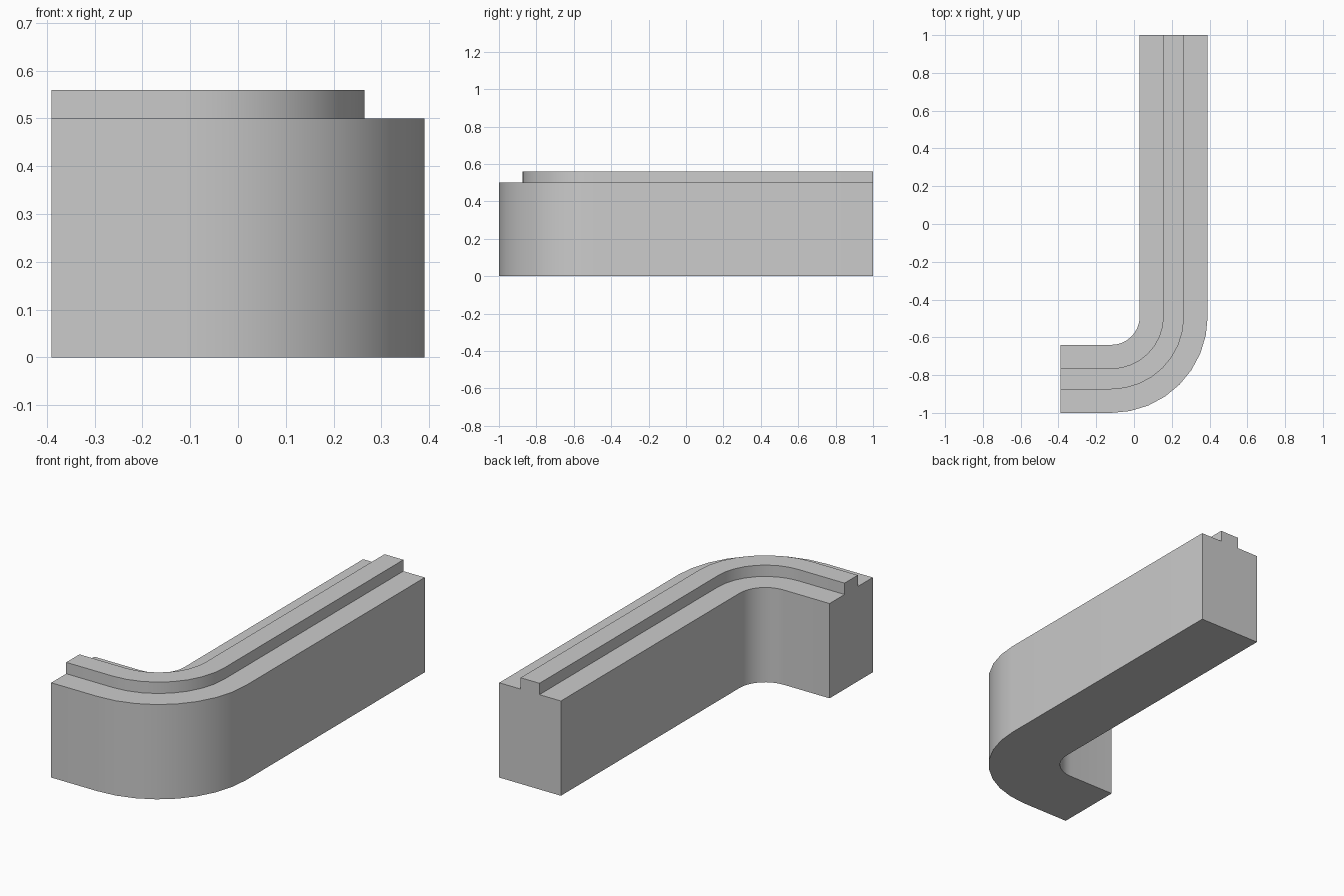
import bpy, bmesh
from math import sin, cos, radians

cube = bpy.data.objects.get("Cube")
if cube:
    bpy.data.objects.remove(cube, do_unlink=True)

# Plain grey material
grey = bpy.data.materials.new("plain_grey")
grey.use_nodes = True
colour = (0.6, 0.6, 0.6, 1)
grey.diffuse_color = colour
grey.node_tree.nodes["Principled BSDF"].inputs["Base Color"].default_value = colour

# Corner centre, straight ends and cross-section (radius from centre, height)
CX, CY = -0.12, -0.49
LEFT, BACK, STEPS = -0.39, 1.0, 8
INNER, OUTER = 0.15, 0.51
RIB_IN, RIB_OUT = 0.275, 0.385
BASE_TOP, RIB_TOP = 0.5, 0.56
profile = [(INNER, 0), (OUTER, 0), (OUTER, BASE_TOP), (RIB_OUT, BASE_TOP),
           (RIB_OUT, RIB_TOP), (RIB_IN, RIB_TOP), (RIB_IN, BASE_TOP), (INNER, BASE_TOP)]


def stations(r):
    """Plan points at distance r from the bend centre, along the whole run."""
    arc = [radians(-90 + 90 * i / STEPS) for i in range(STEPS + 1)]
    return ([(LEFT, CY - r)]
            + [(CX + r * cos(a), CY + r * sin(a)) for a in arc]
            + [(CX + r, BACK)])


# Sweep the ribbed section around the bend
bm = bmesh.new()
rails = [[bm.verts.new((x, y, z)) for x, y in stations(r)] for r, z in profile]
for i, rail in enumerate(rails):
    following = rails[(i + 1) % len(rails)]
    for k in range(len(rail) - 1):
        bm.faces.new((rail[k], rail[k + 1], following[k + 1], following[k]))
for end in (0, -1):
    bm.faces.new([rail[end] for rail in rails])
bmesh.ops.recalc_face_normals(bm, faces=bm.faces)

mesh = bpy.data.meshes.new("curved_wall")
bm.to_mesh(mesh)
bm.free()
mesh.materials.append(grey)
wall = bpy.data.objects.new("curved_wall", mesh)
bpy.context.collection.objects.link(wall)

# Smooth bend, crisp edges
bpy.context.view_layer.objects.active = wall
wall.select_set(True)
bpy.ops.object.shade_smooth_by_angle(angle=radians(30))
